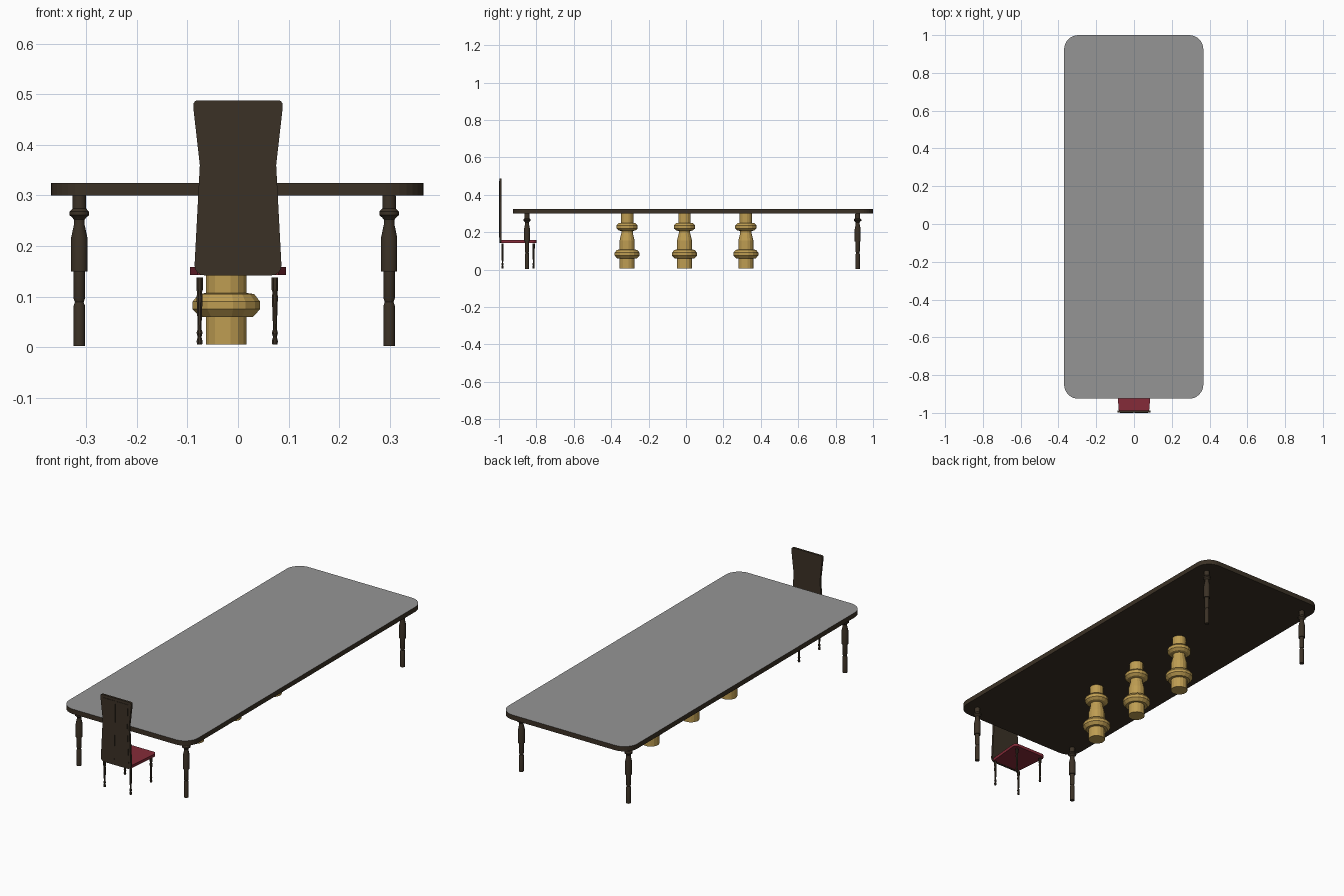
import bpy, bmesh, math
from mathutils import Vector

if "Cube" in bpy.data.objects:
    bpy.data.objects.remove(bpy.data.objects["Cube"])


def material(name, rgb):
    m = bpy.data.materials.new(name)
    m.diffuse_color = (*rgb, 1)
    m.use_nodes = True
    m.node_tree.nodes["Principled BSDF"].inputs["Base Color"].default_value = m.diffuse_color
    return m


WOOD = material("dark wood", (0.044, 0.031, 0.019))
GREY = material("grey top", (0.30, 0.30, 0.30))
GOLD = material("gold", (0.52, 0.34, 0.085))
RED = material("red upholstery", (0.235, 0.024, 0.040))


def finish(bm, name, mats, smooth=False):
    bmesh.ops.recalc_face_normals(bm, faces=bm.faces[:])
    me = bpy.data.meshes.new(name)
    bm.to_mesh(me)
    bm.free()
    ob = bpy.data.objects.new(name, me)
    bpy.context.collection.objects.link(ob)
    for m in mats:
        me.materials.append(m)
    if smooth:
        bpy.ops.object.select_all(action='DESELECT')
        ob.select_set(True)
        bpy.context.view_layer.objects.active = ob
        bpy.ops.object.shade_smooth_by_angle(angle=math.radians(31))
    return ob


def lathe(name, profile, loc, mat, sides, smooth=False):
    """Turned part from (radius, z) points, closed at both ends."""
    bm = bmesh.new()
    rings = []
    for r, z in profile:
        rings.append([bm.verts.new((loc[0] + r * math.cos(math.tau * (i + .5) / sides),
                                    loc[1] + r * math.sin(math.tau * (i + .5) / sides), z))
                      for i in range(sides)])
    for a, b in zip(rings, rings[1:]):
        for i in range(sides):
            j = (i + 1) % sides
            bm.faces.new((a[i], a[j], b[j], b[i]))
    bm.faces.new(rings[0])
    bm.faces.new(rings[-1])
    return finish(bm, name, [mat], smooth)


def rounded(points, radii, steps=6):
    """Round the corners of a 2D outline."""
    out = []
    n = len(points)
    for i, (p, r) in enumerate(zip(points, radii)):
        p = Vector(p)
        if r == 0:
            out.append(p)
            continue
        a = p + (Vector(points[i - 1]) - p).normalized() * r
        b = p + (Vector(points[(i + 1) % n]) - p).normalized() * r
        # conic arc with a weight close to a true circle
        for k in range(steps + 1):
            t = k / steps
            wa, wp, wb = (1 - t) ** 2, 2 * t * (1 - t) * 0.7071, t * t
            out.append((a * wa + p * wp + b * wb) / (wa + wp + wb))
    return out


def prism(name, outline, lo, hi, axis, mats):
    """Extrude an outline along z, or along y for an (x, z) outline."""
    bm = bmesh.new()
    put = (lambda p, h: (p.x, p.y, h)) if axis == 'z' else (lambda p, h: (p.x, h, p.y))
    a = [bm.verts.new(put(p, lo)) for p in outline]
    b = [bm.verts.new(put(p, hi)) for p in outline]
    bm.faces.new(a)
    top = bm.faces.new(b)
    top.material_index = len(mats) - 1
    for i in range(len(a)):
        j = (i + 1) % len(a)
        bm.faces.new((a[i], a[j], b[j], b[i]))
    return finish(bm, name, mats)


# Table top: dark slab whose upper face is grey
prism("table_top",
      rounded([(-.37, -.925), (.367, -.925), (.367, 1), (-.37, 1)], [.075] * 4, 8),
      .30, .325, 'z', [WOOD, GREY])

# Four turned table legs
leg = [(.0115, .002), (.0115, .082), (.009, .089), (.0115, .096), (.0115, .15),
       (.0165, .15), (.0165, .217), (.011, .242), (.011, .252), (.014, .256),
       (.020, .261), (.020, .268), (.014, .274), (.0135, .30)]
for side, x in (("left", -.314), ("right", .299)):
    for end, y in (("front", -.85), ("back", .918)):
        lathe(f"table_leg_{end}_{side}", leg, (x, y), WOOD, 12, True)

# Three gold pedestals under the table
pedestal = [(.041, .005), (.041, .06), (.054, .06), (.068, .075), (.068, .09),
            (.056, .105), (.041, .107), (.041, .155), (.031, .195), (.031, .206),
            (.046, .209), (.058, .220), (.058, .236), (.046, .248),
            (.034, .250), (.034, .30)]
for i, y in enumerate((-.315, -.008, .32)):
    lathe(f"pedestal_{i + 1}", pedestal, (-.023, y), GOLD, 16)

# Chair seat, wider at the front edge
prism("seat",
      rounded([(-.097, -.80), (-.080, -.989), (.080, -.989), (.097, -.80)],
              [.02, 0, 0, .02], 4),
      .143, .158, 'z', [RED])

# Waisted chair back with raised halves either side of a centre slit
half = [(.087, .142), (.0755, .36), (.088, .470), (.088, .488)]
back = half + [(-x, z) for x, z in reversed(half)]
prism("chair_back", rounded(back, [.02, 0, 0, .008, .008, 0, 0, .02], 4),
      -.998, -.987, 'y', [WOOD])
for s, side in ((-1, "left"), (1, "right")):
    panel = [(.008, .172), (.074, .172), (.066, .36), (.070, .474), (.002, .474), (.003, .385)]
    prism(f"back_panel_{side}", [Vector((s * x, z)) for x, z in panel],
          -1.0, -.997, 'y', [WOOD])

# Four slim chair legs
chair_leg = [(.0055, .005), (.0065, .012), (.004, .02), (.0065, .028), (.004, .036),
             (.0055, .075), (.0065, .10), (.005, .108), (.007, .114), (.007, .138)]
for s, side in ((-1, "left"), (1, "right")):
    for end, x, y in (("front", .073, -.815), ("back", .073, -.981)):
        lathe(f"chair_leg_{end}_{side}", chair_leg,
              (s * x - (.003 if s < 0 else 0), y), WOOD, 8, True)
